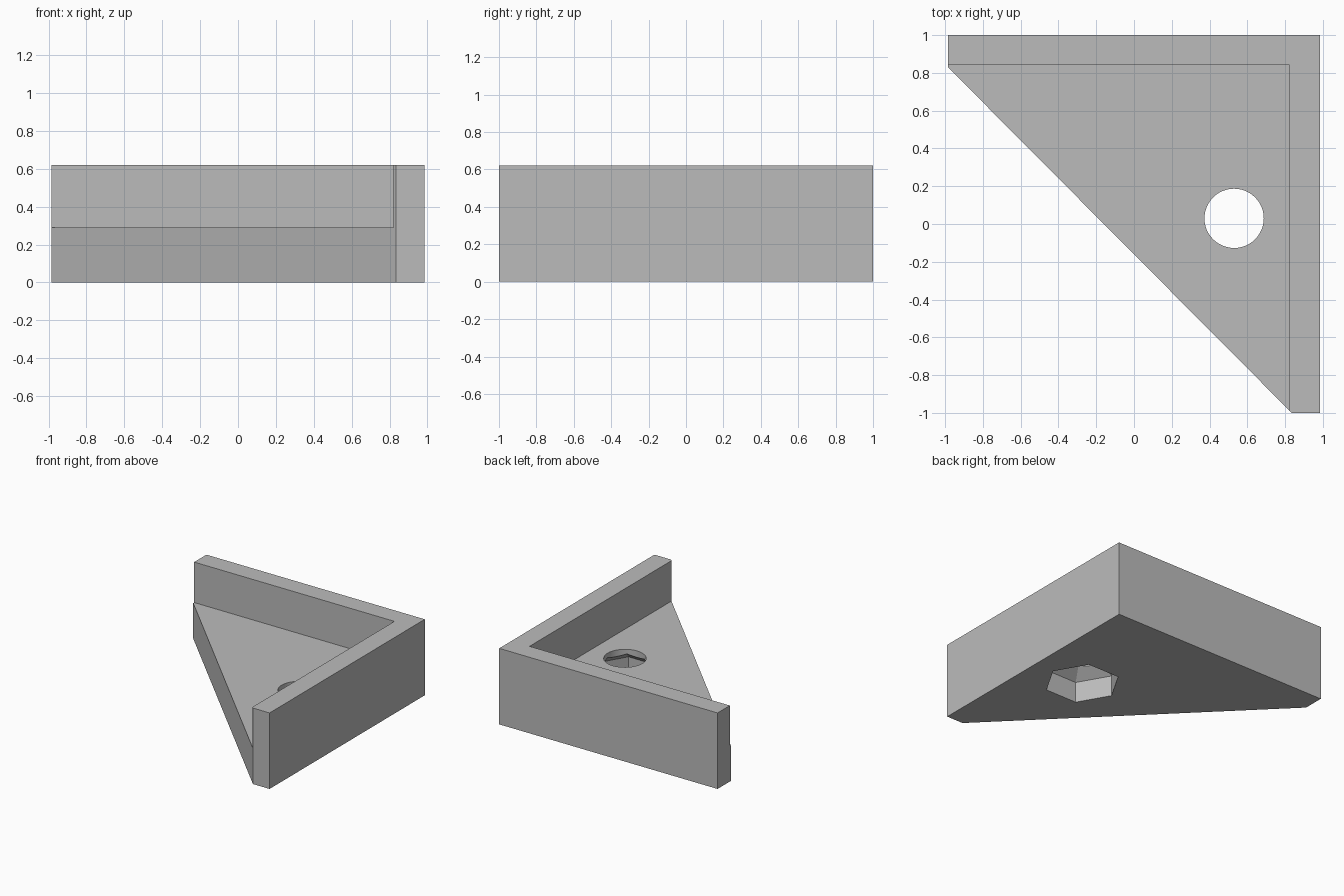
import bpy, bmesh
from math import cos, sin, pi

if "Cube" in bpy.data.objects:
    bpy.data.objects.remove(bpy.data.objects["Cube"], do_unlink=True)

grey = bpy.data.materials.new("plain grey")
grey.use_nodes = True
grey.diffuse_color = (0.5, 0.5, 0.5, 1)
grey.node_tree.nodes["Principled BSDF"].inputs["Base Color"].default_value = (0.5, 0.5, 0.5, 1)

HOLE = (0.53, 0.03)
FLOOR, HEIGHT = 0.29, 0.62


def loft(name, rings):
    """Solid through matching rings, each given as (outline, z)."""
    bm = bmesh.new()
    loops = [[bm.verts.new((x, y, z)) for x, y in outline] for outline, z in rings]
    bm.faces.new(loops[0][::-1])
    bm.faces.new(loops[-1])
    n = len(loops[0])
    for low, high in zip(loops, loops[1:]):
        for i in range(n):
            j = (i + 1) % n
            bm.faces.new((low[i], low[j], high[j], high[i]))
    bmesh.ops.recalc_face_normals(bm, faces=bm.faces)
    mesh = bpy.data.meshes.new(name)
    bm.to_mesh(mesh)
    bm.free()
    mesh.materials.append(grey)
    obj = bpy.data.objects.new(name, mesh)
    bpy.context.collection.objects.link(obj)
    return obj


def circle(radius, sides):
    return [(HOLE[0] + radius * cos(2 * pi * i / sides),
             HOLE[1] + radius * sin(2 * pi * i / sides)) for i in range(sides)]


def cut(target, cutter):
    mod = target.modifiers.new("cut", "BOOLEAN")
    mod.operation = "DIFFERENCE"
    mod.solver = "EXACT"
    mod.object = cutter
    bpy.context.view_layer.objects.active = target
    bpy.ops.object.modifier_apply(modifier=mod.name)
    bpy.data.objects.remove(cutter, do_unlink=True)


# Triangular block with clipped tips
outline = [(-0.985, 1), (-0.985, 0.83), (0.835, -1), (0.985, -1), (0.985, 1)]
bracket = loft("corner_bracket", [(outline, 0), (outline, HEIGHT)])

# Space above the floor, leaving two walls
recess = [(-2, 0.842), (-2, -2), (0.822, -2), (0.822, 0.842)]
cut(bracket, loft("recess_cutter", [(recess, FLOOR), (recess, 1)]))

# Hexagonal nut pocket with sloping roof, open underneath
pocket = [(circle(0.285, 6), -0.1), (circle(0.285, 6), 0.17), (circle(0.14, 6), 0.264)]
cut(bracket, loft("nut_pocket_cutter", pocket))

# Round screw hole through the floor
cut(bracket, loft("screw_hole_cutter", [(circle(0.157, 48), -0.1), (circle(0.157, 48), 0.5)]))

# Flat faces, with only the round hole smoothed
bpy.ops.object.select_all(action="DESELECT")
bracket.select_set(True)
bpy.context.view_layer.objects.active = bracket
bpy.ops.object.shade_smooth_by_angle(angle=pi / 9)
